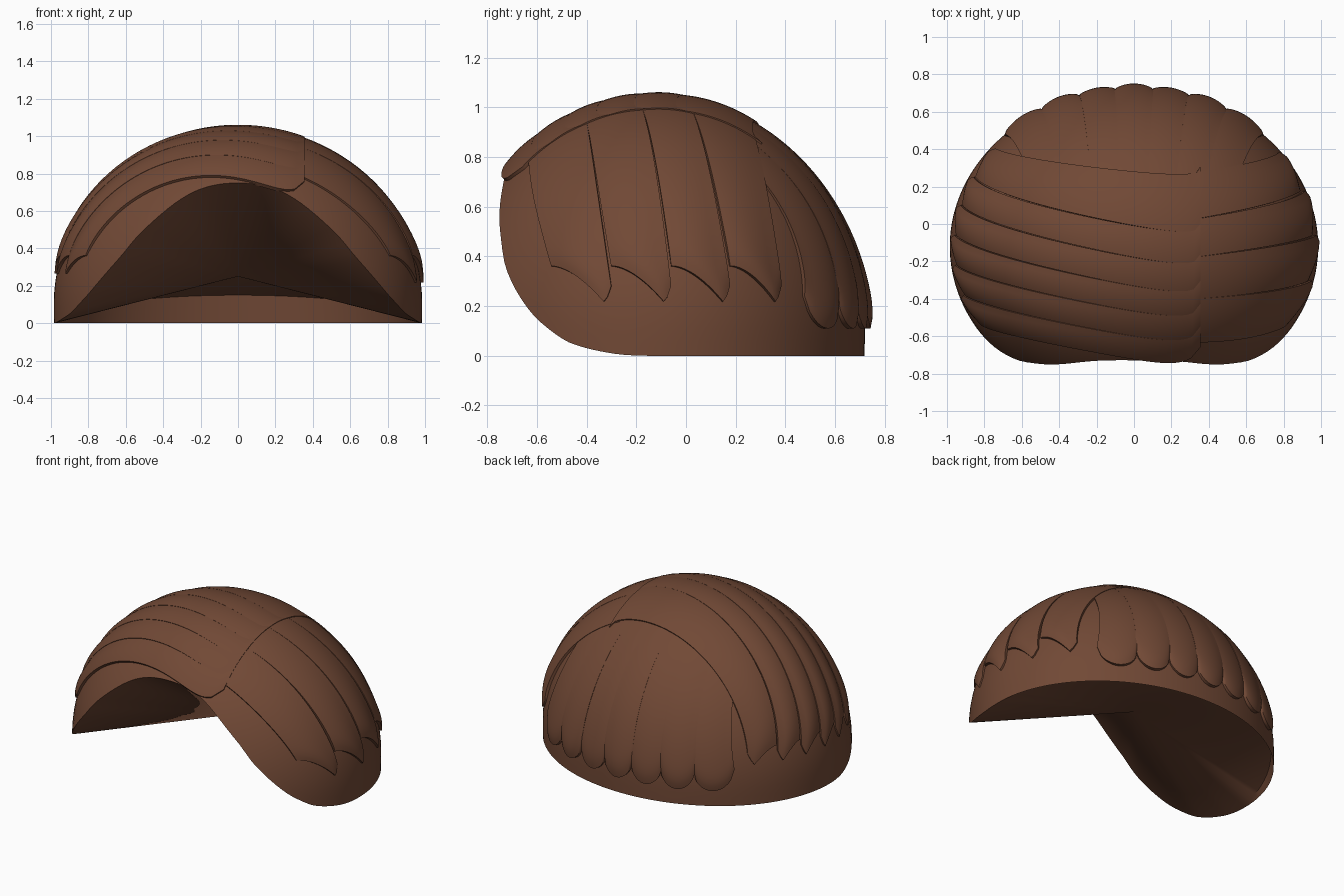
import bpy, bmesh
from math import sin, cos, asin, acos, sqrt, pi, radians, degrees
from mathutils import Vector

if "Cube" in bpy.data.objects:
    bpy.data.objects.remove(bpy.data.objects["Cube"])

C = Vector((0, -.12, .1))            # centre of the skull ellipsoid
RX, RY, RZ = .985, .84, .943
mat = bpy.data.materials.new("brown_hair")
mat.diffuse_color = (.165, .066, .036, 1)
mat.use_nodes = True
mat.node_tree.nodes["Principled BSDF"].inputs["Base Color"].default_value = mat.diffuse_color


def finish(name, bm, angle=50):
    bmesh.ops.remove_doubles(bm, verts=bm.verts, dist=1e-5)
    bmesh.ops.recalc_face_normals(bm, faces=bm.faces)
    me = bpy.data.meshes.new(name)
    bm.to_mesh(me)
    bm.free()
    ob = bpy.data.objects.new(name, me)
    bpy.context.collection.objects.link(ob)
    me.materials.append(mat)
    bpy.ops.object.select_all(action='DESELECT')
    ob.select_set(True)
    bpy.context.view_layer.objects.active = ob
    bpy.ops.object.shade_smooth_by_angle(angle=radians(angle))
    return ob


def skin(bm, rows, closed=False):
    n = len(rows[0])
    for a, b in zip(rows, rows[1:]):
        for i in range(n if closed else n - 1):
            j = (i + 1) % n
            bm.faces.new((a[i], a[j], b[j], b[i]))


# Rim height against azimuth (0 = side, 90 = front)
RIM = [(-90, 0), (-10, 0), (3, 0), (12.4, .01), (24, .05), (30.2, .1), (37.4, .18), (48.2, .35),
       (54.5, .48), (66, .65), (76, .725), (90, .75), (104, .725)]


def rim_z(az):
    # smooth interpolation through the table
    for k in range(1, len(RIM) - 2):
        (a0, z0), (a, z), (b, w), (b1, w1) = RIM[k - 1:k + 3]
        if a <= az <= b + 1e-4:
            t, d = (az - a) / (b - a), b - a
            m0, m1 = d * (w - z0) / (b - a0), d * (w1 - z) / (b1 - a)
            return max(0, (2*t**3 - 3*t*t + 1)*z + (t**3 - 2*t*t + t)*m0
                       + (3*t*t - 2*t**3)*w + (t**3 - t*t)*m1)
    return 0


# Scalp cap, with the underside drawn in to a central hollow point
bm = bmesh.new()
N, M = 160, 28
rows = []
for k in range(M + 1):
    row = []
    for i in range(N):
        a = 2 * pi * i / N
        zr = rim_z(degrees(asin(sin(a))))
        low = asin(max(-.107, (zr - C.z) / RZ))
        e = pi / 2 + (low - pi / 2) * k / M
        h = cos(e) if e > 0 else 1 - .12 * e * e
        row.append(bm.verts.new((RX * h * cos(a), C.y - RY * h * sin(a),
                                 max(0, C.z + RZ * sin(e)))))
    rows.append(row)
inner = []
hollow = Vector((0, 0, .25))
for i, v in enumerate(rows[-1]):
    p = v.co.lerp(hollow, .02)
    p.z = max(p.z, .15 * max(0, -sin(2 * pi * i / N)))
    inner.append(bm.verts.new(p))
skin(bm, rows + [inner], True)
tip = bm.verts.new(hollow)
for i in range(N):
    bm.faces.new((inner[i], inner[(i + 1) % N], tip))
finish("scalp_cap", bm, 40)


def lock(name, path, h0, h1, nu=32, nv=16):
    """Puffy strand: path(u, v) gives a unit direction; edges sink into the cap."""
    bm = bmesh.new()
    rows = []
    for i in range(nu + 3):
        u = min(max((i - 1) / nu, 0), 1)
        row = []
        for j in range(nv + 3):
            v = min(max(-1 + 2 * (j - 1) / nv, -1), 1)
            h = h0 + (h1 - h0) * u ** 2
            puff = .15 + .35 * u * u          # flat on the crown, rounder at the tip
            h *= 1 - puff * v * v
            if u > .85:
                h *= 1 - .45 * ((u - .85) / .15) ** 3
            if i in (0, nu + 2) or j in (0, nv + 2):
                h = -.01
            d = path(u, v) * (1 + h)
            row.append(bm.verts.new((C.x + RX * d.x, C.y + RY * d.y, C.z + RZ * d.z)))
        rows.append(row)
    skin(bm, rows)
    return finish(name, bm)


def side_path(s0, s1, e0, e1, left):
    # from the parting, over the side, to a point swept backwards
    def path(u, v):
        t = (v + 1) / 2
        s = s0 + (s1 - s0) * t
        ys = (s - C.y) / RY
        ye = (e0 + (e1 - e0) * t - C.y) / RY
        top, low = (.36, .26) if left else (.36, .21)
        z = top - (top - low) * (t / .9) ** 1.7 if t < .9 else low + (t - .9) * .7
        th0 = acos(.35 / RX / sqrt(1 - ys * ys))
        th1 = asin((z - C.z) / RZ / sqrt(1 - ye * ye))
        if left:
            th1 = pi - th1
        else:
            th0 += .06
        th = th0 + (th1 - th0) * u
        y = ys + (ye - ys) * u
        if left:                               # forward sag over the forehead
            y -= (.1 - .05 * (s + .66)) / RY * sin(pi * u ** .4)
        else:
            y -= .05 * max(0, -s - .2) / RY * sin(pi * u)
        r = sqrt(1 - y * y)
        return Vector((r * cos(th), y, r * sin(th)))
    return path


def back_path(s0, s1, e0, e1):
    # from the crown down the back to a rounded tip
    def path(u, v):
        t = (v + 1) / 2
        x = s0 + (s1 - s0) * t
        x += (e0 + (e1 - e0) * t - x) * u ** .8
        r = sqrt(1 - (x / RX) ** 2)
        z = .11 + .13 * (1 - sqrt(max(0, 1 - v * v)))
        a1 = asin((z - C.z) / RZ / r)
        a = radians(70) + (a1 - radians(70)) * u
        return Vector((x / RX, r * cos(a), r * sin(a)))
    return path


# Strands down the back
for i in range(7):
    s, e = -.5 + i / 7, -.68 + i * 1.36 / 7
    lock(f"back_lock_{i+1}", back_path(s, s + 1 / 7, e - .006, e + .2),
         .008, .05 if i % 2 else .042)

# Short strands right of the parting
starts = [-.63, -.4, -.18, .02, .27]
ends = [-.54, -.3, -.06, .175, .38]
for i in range(4):
    lock(f"right_lock_{i+1}", side_path(starts[i], starts[i + 1], ends[i], ends[i + 1], False),
         .013, .036 if i else .026)

# Long strands swept over the crown to the left
starts = [-.65, -.54, -.42, -.3, -.16, 0, .3]
ends = [-.54, -.38, -.22, -.06, .1, .25, .4]
for i in range(6):
    lock(f"left_lock_{i+1}", side_path(starts[i], starts[i + 1], ends[i], ends[i + 1], True),
         .019, .03, 48)
